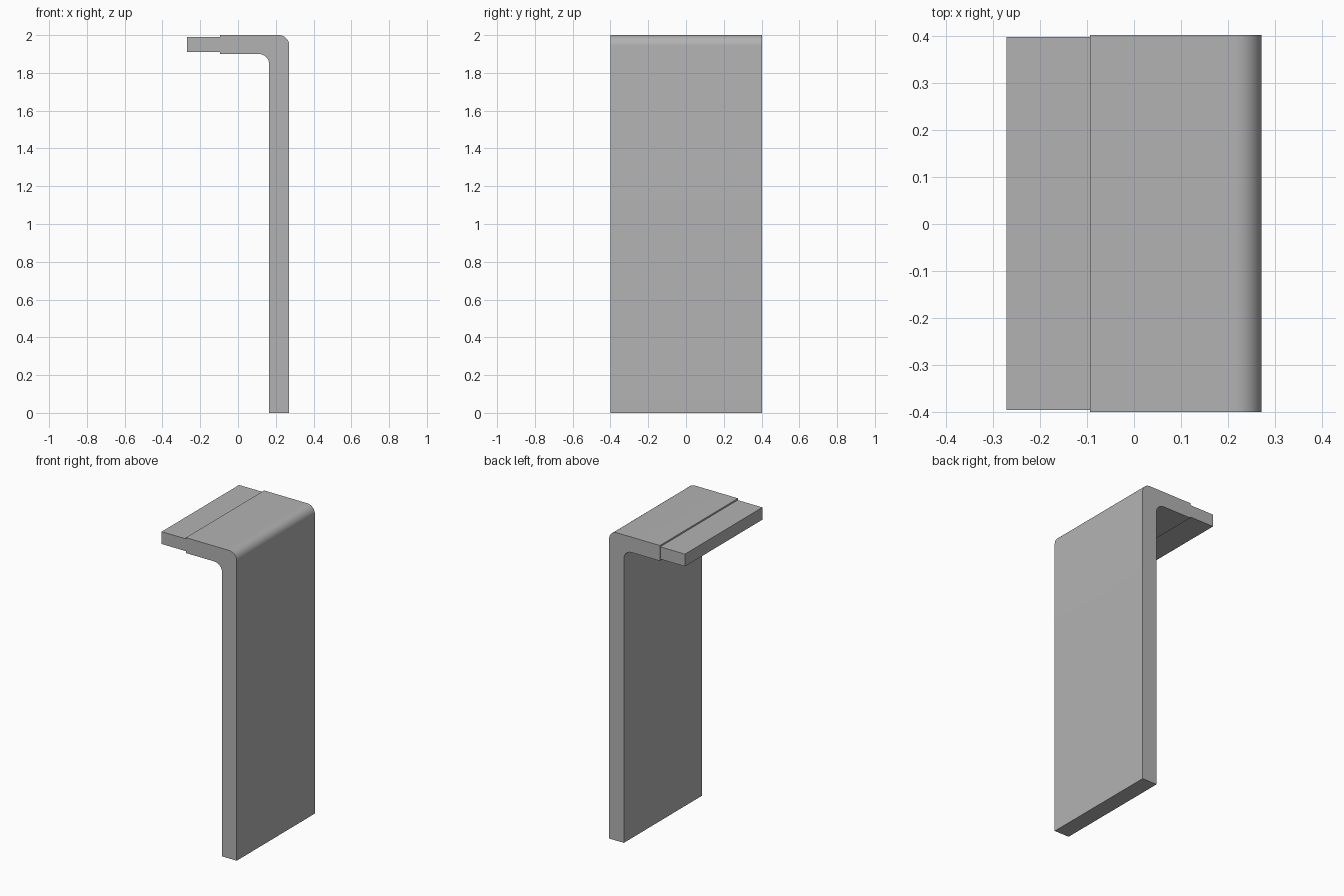
import bpy
import bmesh
from math import cos, sin, pi

cube = bpy.data.objects.get("Cube")
if cube:
    bpy.data.objects.remove(cube, do_unlink=True)

grey = bpy.data.materials.new("plain_grey")
grey.use_nodes = True
colour = (0.45, 0.45, 0.45, 1)
grey.diffuse_color = colour
grey.node_tree.nodes["Principled BSDF"].inputs["Base Color"].default_value = colour


def arc(cx, cz, radius, start, end, steps=12):
    """Points of an arc in the x-z plane."""
    angles = [start + (end - start) * i / steps for i in range(steps + 1)]
    return [(cx + radius * cos(a), cz + radius * sin(a)) for a in angles]


def extrude_profile(name, profile, y_min, y_max):
    """Solid made by sweeping an x-z profile along y."""
    bm = bmesh.new()
    face = bm.faces.new([bm.verts.new((x, y_min, z)) for x, z in profile])
    swept = bmesh.ops.extrude_face_region(bm, geom=[face], use_keep_orig=True)
    moved = [v for v in swept["geom"] if isinstance(v, bmesh.types.BMVert)]
    bmesh.ops.translate(bm, verts=moved, vec=(0, y_max - y_min, 0))
    bmesh.ops.recalc_face_normals(bm, faces=bm.faces)
    mesh = bpy.data.meshes.new(name)
    bm.to_mesh(mesh)
    bm.free()
    mesh.materials.append(grey)
    obj = bpy.data.objects.new(name, mesh)
    bpy.context.collection.objects.link(obj)
    bpy.ops.object.select_all(action="DESELECT")
    obj.select_set(True)
    bpy.context.view_layer.objects.active = obj
    bpy.ops.object.shade_smooth_by_angle(angle=pi / 6)


# Bent plate: tall leg and short top flange, rounded inside and outside the bend
outer, inner, lip = 0.271, 0.165, -0.094
top, under, radius = 2.0, 1.9, 0.055
bent_plate = [(inner, 0), (outer, 0)]
bent_plate += arc(outer - radius, top - radius, radius, 0, pi / 2)
bent_plate += [(lip, top), (lip, under)]
bent_plate += arc(inner - radius, under - radius, radius, pi / 2, 0)
extrude_profile("bent_plate", bent_plate, -0.4, 0.402)

# Thinner tongue continuing the flange
tongue = [(-0.271, 1.91), (lip, 1.91), (lip, 1.99), (-0.271, 1.99)]
extrude_profile("tongue", tongue, -0.396, 0.398)
